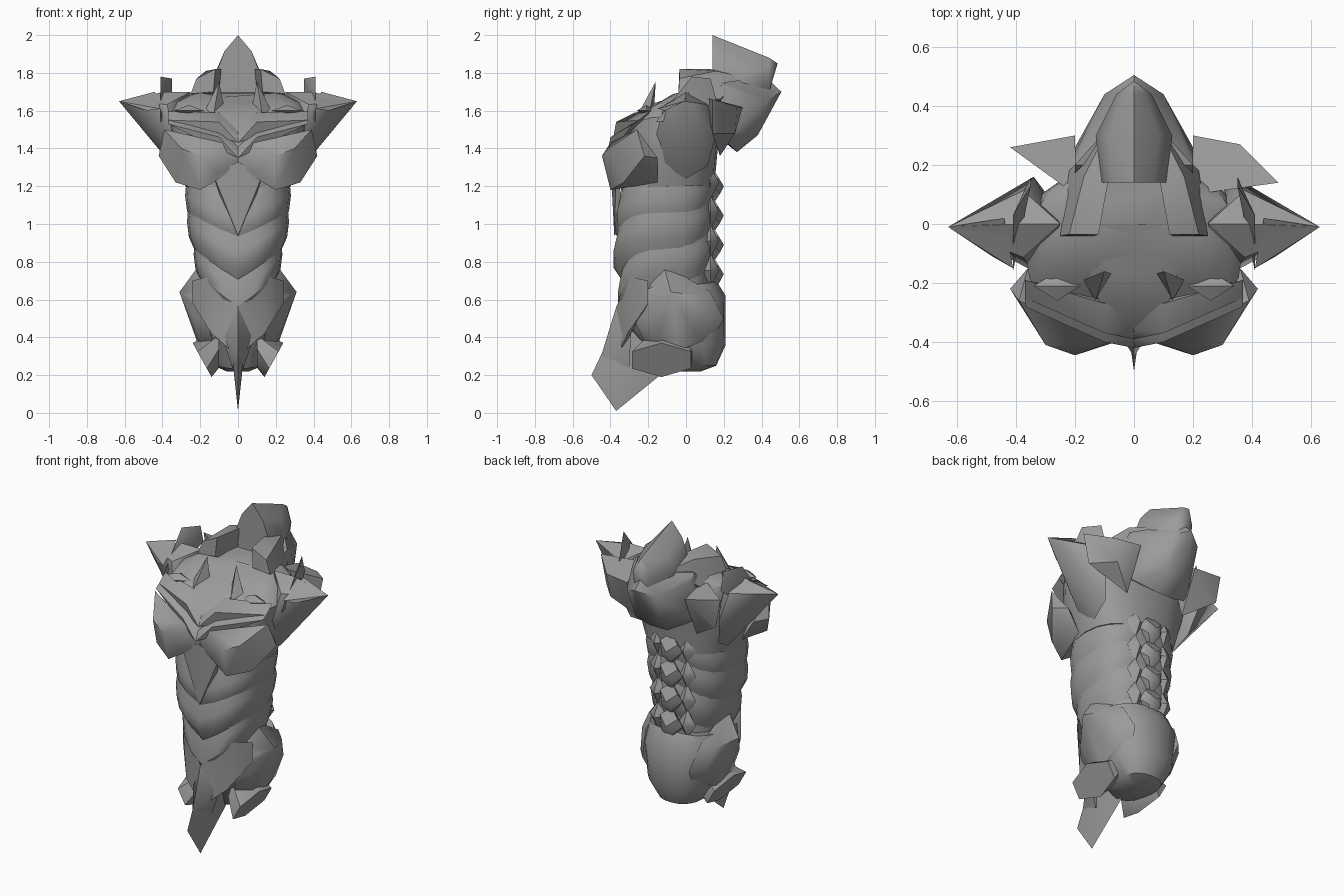
import bpy
import bmesh
from math import sin, cos, tau, copysign

if "Cube" in bpy.data.objects:
    bpy.data.objects.remove(bpy.data.objects["Cube"], do_unlink=True)

grey = bpy.data.materials.new("armour_grey")
grey.use_nodes = True
tone = (.33, .33, .33, 1)
grey.diffuse_color = tone
grey.node_tree.nodes["Principled BSDF"].inputs["Base Color"].default_value = tone


def finish(name, bm, mirrored=False):
    """Turn a bmesh into a shaded object, optionally mirrored across x."""
    bmesh.ops.recalc_face_normals(bm, faces=bm.faces)
    mesh = bpy.data.meshes.new(name)
    bm.to_mesh(mesh)
    bm.free()
    mesh.materials.append(grey)
    part = bpy.data.objects.new(name, mesh)
    bpy.context.collection.objects.link(part)
    if mirrored:
        part.modifiers.new("mirror", "MIRROR").use_clip = False
    bpy.ops.object.select_all(action="DESELECT")
    part.select_set(True)
    bpy.context.view_layer.objects.active = part
    bpy.ops.object.shade_smooth_by_angle(angle=.65)


def plate(name, *points, mirrored=False):
    """Closed convex plate through the given corners."""
    bm = bmesh.new()
    for point in points:
        bm.verts.new(point)
    result = bmesh.ops.convex_hull(bm, input=bm.verts)
    loose = {item for item in result["geom_interior"] if isinstance(item, bmesh.types.BMVert)}
    bmesh.ops.delete(bm, geom=list(loose), context="VERTS")
    bmesh.ops.dissolve_limit(bm, angle_limit=.05, verts=bm.verts, edges=bm.edges)
    finish(name, bm, mirrored)


def pair(name, *points):
    """The same plate on the left and the right."""
    plate(name, *points, mirrored=True)


def span(name, *points):
    """One plate reaching symmetrically across the middle."""
    plate(name, *points, *[(-x, y, z) for x, y, z in points if x])


def disc(x, y, z, depth, height, lean, sides=8):
    """Corners of an upright side-facing oval whose top leans outward."""
    turns = [tau * i / sides for i in range(sides)]
    return [(x + lean * cos(a), y + depth * sin(a), z + height * cos(a)) for a in turns]


def gem(x, y, z, width, depth, height):
    """Corners of a pointed stone."""
    return [(x + sign * width * (axis == "x"), y + sign * depth * (axis == "y"),
             z + sign * height * (axis == "z")) for axis in "xyz" for sign in (-1, 1)]


def arch(y, width, base, top):
    """Corners of a pointed arch across the middle."""
    rise = top - base
    return [(width * .8, y, base), (width, y, base + rise * .45),
            (width * .65, y, base + rise * .75), (0, y, top)]


def shell(name, *rings, sides=20):
    """Loft of rings: side height, front drop, back rise, half width, front y, back y."""
    bm = bmesh.new()
    loops = []
    for height, drop, rise, width, near, far in rings:
        loop = []
        for i in range(sides):
            s, c = sin(tau * i / sides), cos(tau * i / sides)
            tilt = -drop if c > 0 else rise
            x = width * copysign(abs(s) ** .85, s)
            y = (near + far) / 2 - (far - near) / 2 * copysign(abs(c) ** .8, c)
            loop.append(bm.verts.new((x, y, height + tilt * (1 - abs(s)))))
        loops.append(loop)
    for low, high in zip(loops, loops[1:]):
        for i in range(sides):
            j = (i + 1) % sides
            bm.faces.new((low[i], low[j], high[j], high[i]))
    bm.faces.new(loops[0])
    bm.faces.new(loops[-1])
    finish(name, bm)


# Inner body, the ribcage dipping to a V at the throat
shell("core", (.4, 0, 0, .18, -.24, .12), (.9, 0, 0, .2, -.3, .12), (1.4, 0, 0, .24, -.3, .14))
shell("ribcage", (1.2, .05, 0, .28, -.34, .15), (1.42, .08, 0, .35, -.36, .17),
      (1.57, .14, 0, .37, -.35, .2), (1.65, .11, 0, .33, -.24, .2), (1.7, .04, 0, .22, -.1, .18))

# Overlapping waist bands, each with a bevel running in under its lip
waist = {"upper_band": (1.07, .12, .27, -.375), "middle_band": (.93, .16, .26, -.385),
         "lower_band": (.76, .2, .225, -.36)}
for name, (z, drop, width, near) in waist.items():
    shell(name, (z - .09, drop, .09, width - .04, near + .06, .11),
          (z, drop, .09, width, near, .145),
          (z + .08, drop, .09, width + .01, near, .155),
          (z + .2, drop, .07, width, near + .03, .12))

# Spine: a column of shield-shaped vertebrae with side lugs
for i in range(4):
    z = 1.2 - i * .155
    span(f"vertebra_{i}", *gem(0, .14, z, .08, .06, .1), (.06, .17, z + .05), (.04, .18, z - .04))
    pair(f"spine_lug_{i}", *gem(.1, .13, z + .02, .06, .045, .09), (.13, .15, z + .05))

# Pelvis, hip plates and leg sockets
shell("pelvis", (.68, .18, .02, .23, -.31, .16), (.56, .1, .06, .25, -.31, .21),
      (.36, 0, 0, .2, -.22, .21), (.25, .02, 0, .13, -.14, .16), (.22, 0, 0, .06, -.06, .08))
pair("hip_plate", *disc(.23, -.04, .5, .16, .17, .03), *disc(.16, -.04, .5, .24, .2, .04),
     (.31, -.08, .64), (.2, -.12, .79))
pair("socket_rim", *disc(.19, -.13, .28, .18, .09, .05, sides=6), *disc(.1, -.1, .34, .14, .1, 0))

# Front guard: swept wings, a centre ridge and a hanging blade
pair("guard_wing", (0, -.37, .56), (.17, -.3, .72), (.24, -.2, .7), (.24, -.2, .58),
     (.14, -.31, .42), (0, -.36, .3))
span("guard_ridge", (0, -.37, .56), (.1, -.29, .45), (0, -.45, .3), (.03, -.3, .24))
span("hanging_blade", (0, -.34, .54), (0, -.5, .2), (0, -.37, .01), (0, -.05, .27),
     (.025, -.32, .25), (.04, -.2, .38))

# Chest: breast plates and sternum spike
pair("breast_plate", (0, -.37, 1.3), (.1, -.41, 1.27), (.2, -.4, 1.18), (.33, -.33, 1.22),
     (.42, -.22, 1.36), (.2, -.445, 1.36), (.3, -.41, 1.4), (.39, -.26, 1.5), (.08, -.4, 1.43),
     (0, -.38, 1.36), (.28, -.15, 1.22), (.36, -.15, 1.35))
span("sternum_spike", (0, -.4, 1.33), (0, -.38, .94), (.045, -.375, 1.1), (.13, -.37, 1.26),
     (.05, -.3, 1))

# Collar: two stacked V layers, each stepping up and back
for layer, name in enumerate(("lower_collar", "upper_collar")):
    y, z = layer * .03, layer * .08
    pair(name, (0, y - .42, z + 1.35), (0, y - .39, z + 1.41), (.1, y - .4, z + 1.46),
         (.37, y - .28, 1.53 + z / 4), (.37, y - .22, 1.57 + z / 3), (.1, y - .3, z + 1.51),
         (0, y - .3, z + 1.4))
span("throat_plate", (0, -.38, 1.46), (.12, -.26, 1.59), (.06, -.17, 1.64), (.2, 0, 1.69))
pair("throat_horn", (.1, -.16, 1.755), (.07, -.17, 1.6), (.13, -.26, 1.57), (.17, -.19, 1.61))
pair("clavicle_stud", *gem(.26, -.21, 1.6, .08, .05, .03))

# Shoulders: pointed caps, top ridges and thin upright fins
tip = (.63, -.01, 1.65)
pair("shoulder_cap", tip, *disc(.34, 0, 1.47, .16, .23, .05), (.25, 0, 1.7))
pair("shoulder_ridge", tip, (.44, .02, 1.7), (.41, -.15, 1.61), (.48, -.11, 1.6))
pair("shoulder_fin", (.41, -.16, 1.54), (.41, .03, 1.78), (.35, .13, 1.77), (.35, .16, 1.66),
     (.4, .03, 1.55))

# Neck guard: raised hood, flared lower shell and two forward arms
span("hood", *arch(.14, .11, 1.66, 2), *arch(.3, .13, 1.65, 1.93), *arch(.44, .06, 1.7, 1.88),
     (0, .485, 1.85))
span("hood_base", *disc(.2, .2, 1.6, .06, .15, 0), (0, .42, 1.78), (0, .505, 1.7),
     (.1, .44, 1.66), (.08, .38, 1.47), (.06, .27, 1.38), (.1, .12, 1.5))
pair("hood_arm", (.12, -.035, 1.82), (.22, -.035, 1.77), (.25, -.04, 1.69), (.13, -.04, 1.7),
     (.09, .13, 1.82), (.17, .16, 1.81), (.22, .18, 1.66), (.1, .3, 1.78), (.1, .2, 1.6))

# Back pods, the left one reaching further out and forward
for side, name, reach, y in ((1, "left_back_pod", .49, .14), (-1, "right_back_pod", .42, .26)):
    inner, outer = side * .2, side * reach
    plate(name, (inner, .3, 1.62), (side * .36, .27, 1.62), (outer, y, 1.66), (inner, .1, 1.67),
          (outer * .92, y, 1.48), (side * .34, .26, 1.48), (inner, .18, 1.36))
